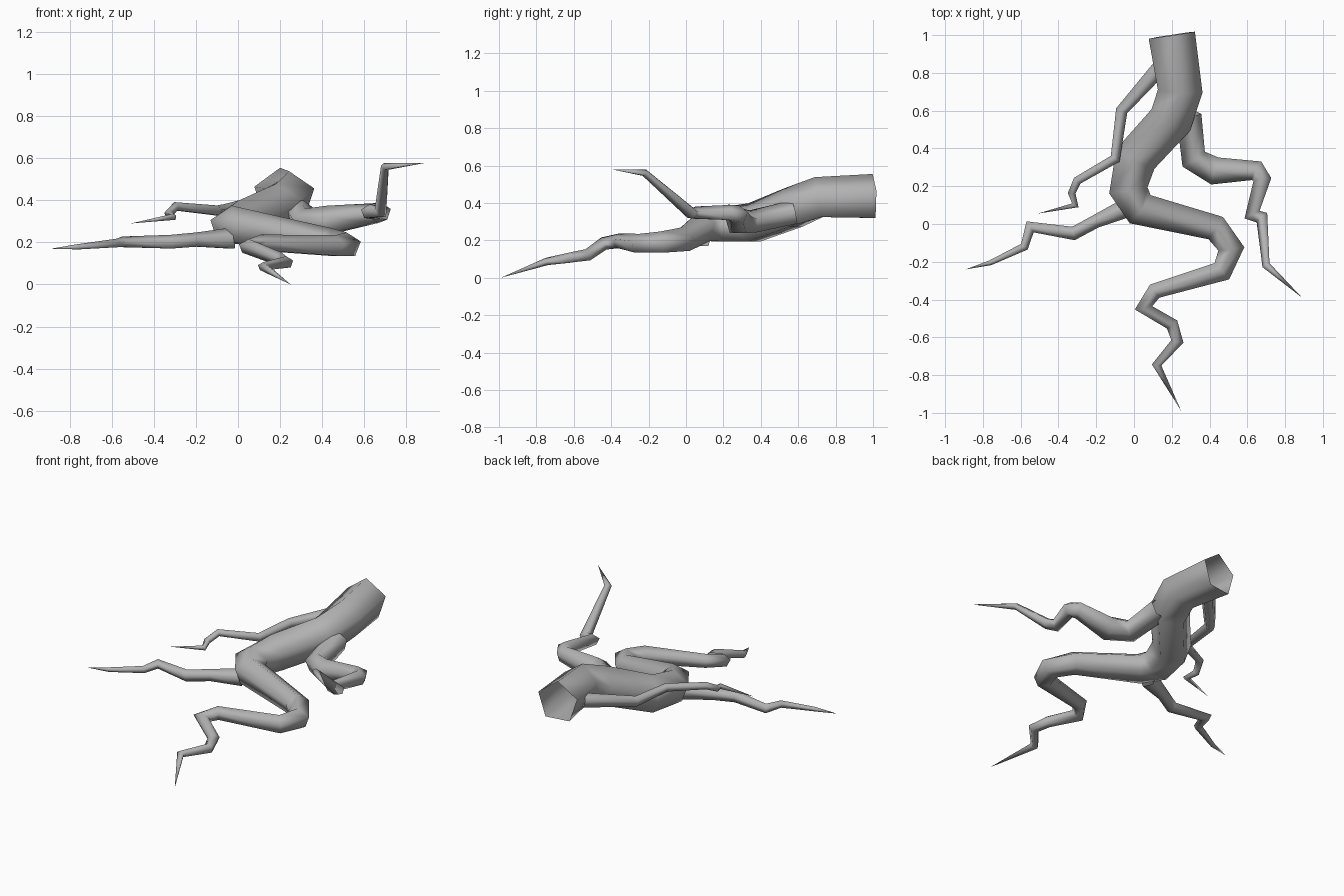
import bpy, bmesh, math
from mathutils import Vector

if "Cube" in bpy.data.objects:
    bpy.data.objects.remove(bpy.data.objects["Cube"])

SIDES = 5
UP = Vector((0, 0, 1))

bark = bpy.data.materials.new("grey_bark")
bark.use_nodes = True
bark.diffuse_color = (0.45, 0.45, 0.45, 1)
bark.node_tree.nodes["Principled BSDF"].inputs["Base Color"].default_value = bark.diffuse_color


def root(name, path):
    """Tapered five-sided tube with mitred bends, open at its base, pointed at its tip."""
    pts = [Vector(p[:3]) for p in path]
    bm = bmesh.new()
    rings = []
    for i, p in enumerate(pts[:-1]):
        ahead = (pts[i + 1] - p).normalized()
        behind = (p - pts[i - 1]).normalized() if i else ahead
        along = (ahead + behind).normalized()
        side = along.cross(UP).normalized()
        top = side.cross(along)
        stretch = min(1 / max(along.dot(ahead), 0.1), 1.3)
        ring = []
        for k in range(SIDES):
            a = 2 * math.pi * k / SIDES
            ring.append(bm.verts.new(p + path[i][3] * (side * math.sin(a) * stretch + top * math.cos(a))))
        rings.append(ring)
    for a, b in zip(rings, rings[1:]):
        for k in range(SIDES):
            n = (k + 1) % SIDES
            bm.faces.new((a[k], a[n], b[n], b[k]))
    tip = bm.verts.new(pts[-1])
    for k in range(SIDES):
        bm.faces.new((rings[-1][k], rings[-1][(k + 1) % SIDES], tip))
    bmesh.ops.recalc_face_normals(bm, faces=bm.faces)
    for f in bm.faces:
        f.smooth = True
    mesh = bpy.data.meshes.new(name)
    bm.to_mesh(mesh)
    bm.free()
    mesh.materials.append(bark)
    obj = bpy.data.objects.new(name, mesh)
    bpy.context.collection.objects.link(obj)


# Each point is x, y, z, radius
root("main_root", [
    (.20, 1, .425, .13), (.245, .71, .42, .12), (.20, .56, .365, .12),
    (.01, .35, .285, .115), (-.03, .18, .275, .10), (.03, .08, .27, .09),
    (.43, -.02, .20, .07), (.515, -.13, .185, .063), (.465, -.25, .18, .055),
    (.11, -.355, .195, .042), (.05, -.44, .18, .038), (.20, -.53, .12, .034),
    (.23, -.62, .105, .03), (.12, -.745, .085, .022), (.25, -.99, 0, 0)])

root("left_branch", [
    (.29, .58, .345, .07), (.315, .345, .295, .066), (.43, .28, .30, .075),
    (.65, .28, .335, .052), (.68, .235, .345, .045), (.625, .05, .345, .036),
    (.68, .03, .345, .032), (.70, -.22, .56, .02), (.89, -.39, .578, 0)])

root("right_rear_branch", [
    (.14, .83, .39, .045), (-.065, .60, .35, .032), (-.10, .345, .35, .026),
    (-.30, .23, .37, .022), (-.33, .165, .335, .02), (-.31, .10, .32, .016),
    (-.51, .055, .29, 0)])

root("right_front_branch", [
    (-.03, .09, .215, .055), (-.20, .015, .21, .037), (-.32, -.05, .20, .036),
    (-.55, -.015, .20, .028), (-.58, -.12, .195, .022), (-.76, -.205, .178, .014),
    (-.89, -.24, .17, 0)])
